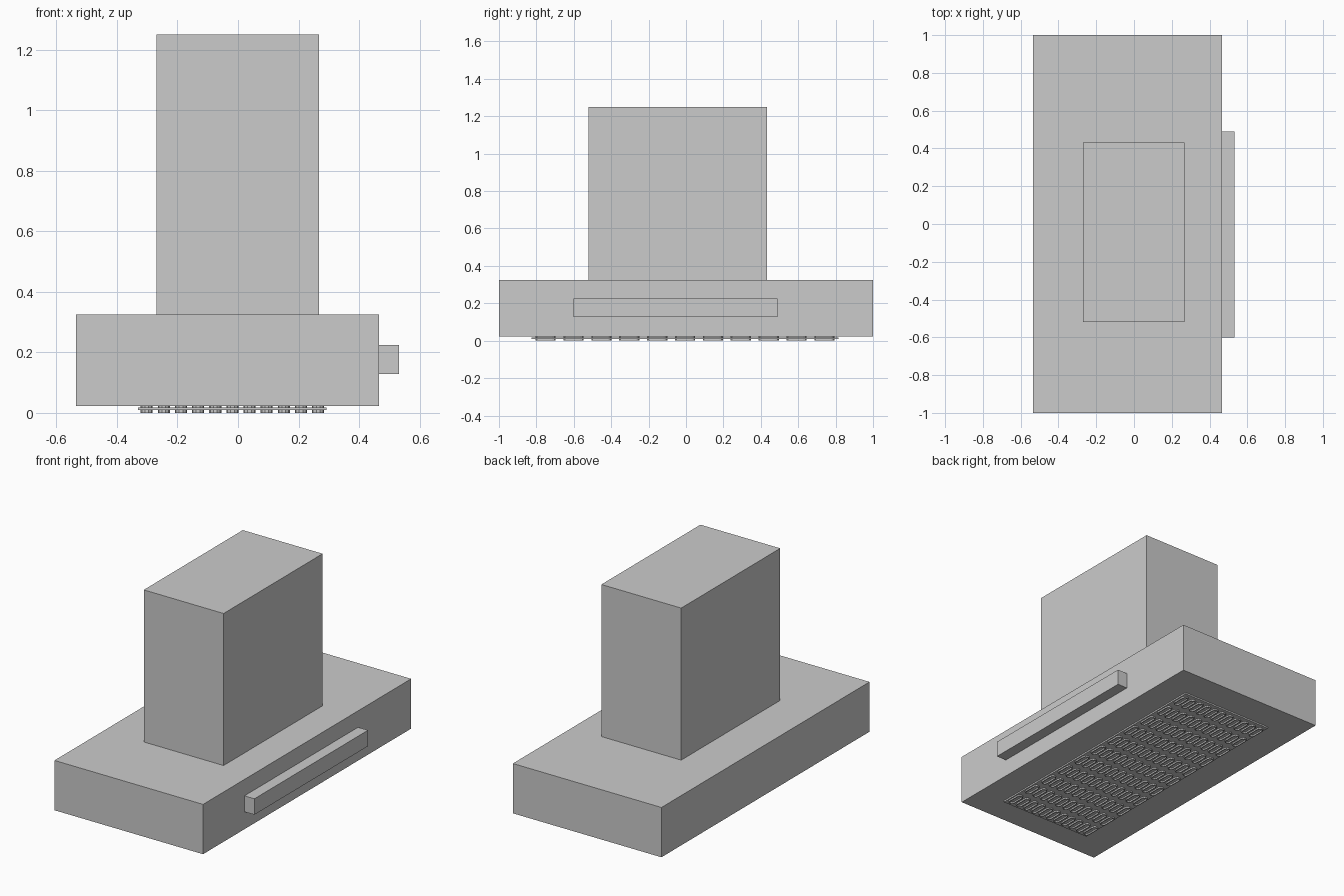
import bpy, bmesh, math

if "Cube" in bpy.data.objects:
    bpy.data.objects.remove(bpy.data.objects["Cube"])

steel = bpy.data.materials.new("grey steel")
steel.diffuse_color = (0.6, 0.6, 0.6, 1)
steel.use_nodes = True
steel.node_tree.nodes["Principled BSDF"].inputs["Base Color"].default_value = steel.diffuse_color


def finish(name, bm):
    bmesh.ops.recalc_face_normals(bm, faces=bm.faces)
    mesh = bpy.data.meshes.new(name)
    bm.to_mesh(mesh)
    bm.free()
    mesh.materials.append(steel)
    ob = bpy.data.objects.new(name, mesh)
    bpy.context.collection.objects.link(ob)
    return ob


def add_box(bm, x, y, z):
    vs = bmesh.ops.create_cube(bm, size=1)["verts"]
    for v in vs:
        v.co = [r[0] if c < 0 else r[1] for c, r in zip(v.co, (x, y, z))]


def box(name, x, y, z):
    bm = bmesh.new()
    add_box(bm, x, y, z)
    return finish(name, bm)


def slot_outline(cx, cy, half_len, r, steps=5):
    # rounded slot, long along y
    pts = []
    for sign, start in ((1, 0), (-1, math.pi)):
        for i in range(steps + 1):
            a = start + math.pi * i / steps
            pts.append((cx + r * math.cos(a), cy + sign * (half_len - r) + r * math.sin(a)))
    return pts


def add_collar(bm, cx, cy, half_len, r, wall, z0, z1):
    # hollow rounded rim around one vent slot
    loops = []
    for radius, hl, z in ((r, half_len, z0), (r, half_len, z1),
                          (r - wall, half_len - wall, z1), (r - wall, half_len - wall, z0)):
        loops.append([bm.verts.new((x, y, z)) for x, y in slot_outline(cx, cy, hl, radius)])
    n = len(loops[0])
    for k in range(4):
        a, b = loops[k], loops[(k + 1) % 4]
        for i in range(n):
            j = (i + 1) % n
            bm.faces.new((a[i], a[j], b[j], b[i]))


# main hood, chimney duct and control bar
box("hood_body", (-0.535, 0.465), (-1, 1), (0.022, 0.325))
box("chimney_duct", (-0.27, 0.267), (-0.52, 0.432), (0.325, 1.25))
box("control_bar", (0.465, 0.532), (-0.602, 0.49), (0.128, 0.225))

# filter sheet under the hood
X0, X1, Y0, Y1 = -0.33, 0.293, -0.825, 0.815
box("filter_sheet", (X0, X1), (Y0, Y1), (0.009, 0.018))

# rows of slot rims on the filter
COLS, ROWS = 11, 11
px, py = (X1 - X0) / COLS, (Y1 - Y0) / ROWS
bm = bmesh.new()
for i in range(COLS):
    for j in range(ROWS):
        add_collar(bm, X0 + px * (i + 0.5), Y0 + py * (j + 0.5),
                   0.055, 0.02, 0.006, 0.0, 0.022)
finish("filter_slots", bm)
